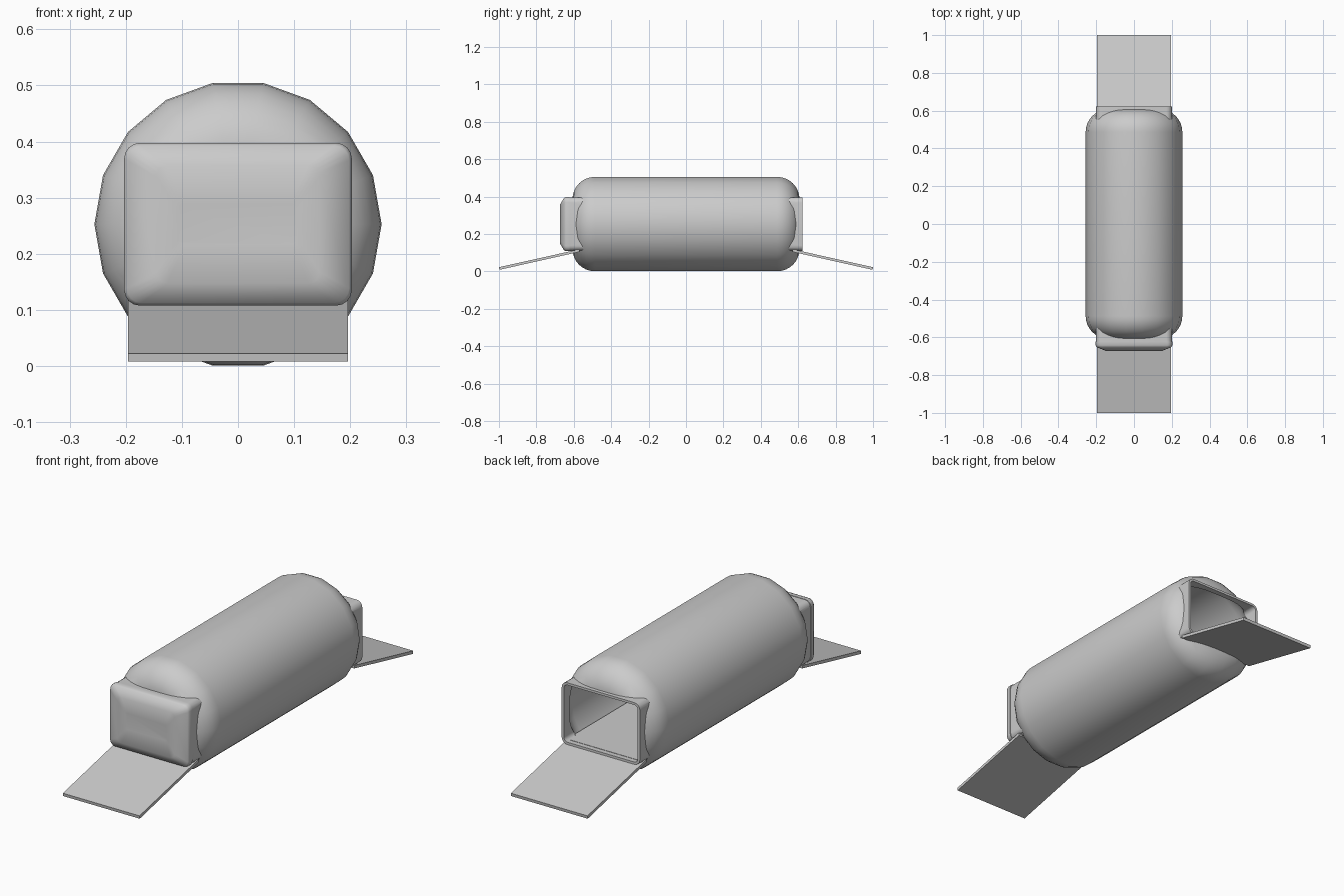
import bpy, bmesh, math

if "Cube" in bpy.data.objects:
    bpy.data.objects.remove(bpy.data.objects["Cube"])

CZ = 0.2525          # height of the hull axis
R, BEV, HALF = 0.256, 0.12, 0.607
grey = bpy.data.materials.new("plain_grey")
grey.diffuse_color = (0.6, 0.6, 0.6, 1)
grey.use_nodes = True
grey.node_tree.nodes["Principled BSDF"].inputs["Base Color"].default_value = grey.diffuse_color


def loft(name, rings, closed=False):
    """Skin a list of equal point rings; cap the ends or close the loop."""
    bm = bmesh.new()
    vs = [[bm.verts.new(p) for p in r] for r in rings]
    n = len(vs[0])
    pairs = list(zip(vs, vs[1:])) + ([(vs[-1], vs[0])] if closed else [])
    for a, b in pairs:
        for i in range(n):
            j = (i + 1) % n
            bm.faces.new((a[i], a[j], b[j], b[i]))
    if not closed:
        bm.faces.new(vs[0])
        bm.faces.new(vs[-1])
    bmesh.ops.recalc_face_normals(bm, faces=bm.faces)
    me = bpy.data.meshes.new(name)
    bm.to_mesh(me)
    bm.free()
    me.materials.append(grey)
    ob = bpy.data.objects.new(name, me)
    bpy.context.collection.objects.link(ob)
    return ob


def rrect(hx, hz, r, y, seg=4):
    """Rounded rectangle ring in the xz plane."""
    pts = []
    for q, (sx, sz) in enumerate(((1, 1), (-1, 1), (-1, -1), (1, -1))):
        for k in range(seg + 1):
            a = math.radians(90 * (q + k / seg))
            pts.append((sx * (hx - r) + r * math.cos(a), y,
                        CZ + sz * (hz - r) + r * math.sin(a)))
    return pts


def capsule(name, inset):
    """Eighteen-sided drum with rounded rims, along y."""
    prof = []
    b = BEV - inset
    for k in range(9):
        a = math.radians(90 * k / 8)
        prof.append((R - BEV + b * math.sin(a), HALF - BEV + b * math.cos(a)))
    prof += [(r, -y) for r, y in reversed(prof)]
    return loft(name, [[(r * math.cos(math.radians(20 * i)), y,
                         CZ + r * math.sin(math.radians(20 * i)))
                        for i in range(18)] for r, y in prof])


def cut(ob, cutters):
    for c in cutters:
        m = ob.modifiers.new("cut", 'BOOLEAN')
        m.operation, m.solver, m.object = 'DIFFERENCE', 'EXACT', c
    bpy.context.view_layer.update()
    dg = bpy.context.evaluated_depsgraph_get()
    me = bpy.data.meshes.new_from_object(ob.evaluated_get(dg))
    ob.modifiers.clear()
    ob.data = me


def smooth(ob, deg=35):
    ob.data.shade_smooth()
    ob.data.set_sharp_from_angle(angle=math.radians(deg))


# hollow hull, with the ends opened by the doorway passage
hull = capsule("hull", 0)
core = capsule("core_cutter", 0.01)
passage = loft("passage_cutter", [rrect(0.189, 0.132, 0.018, y) for y in (-0.8, 0.8)])
core.hide_render = passage.hide_render = True
cut(hull, [core, passage])
smooth(hull)

# doorway frames and ramps at both ends
for side, s in (("front", -1), ("back", 1)):
    y0, y1 = 0.5 * s, 0.623 * s
    frame = loft(side + "_frame", [rrect(0.2, 0.143, 0.028, y0), rrect(0.2, 0.143, 0.028, y1),
                                   rrect(0.189, 0.132, 0.018, y1), rrect(0.189, 0.132, 0.018, y0)],
                 closed=True)
    cut(frame, [core])
    smooth(frame)
    loft(side + "_ramp", [[(x, s * 0.57, 0.118), (x, s * 1.0, 0.022),
                           (x, s * 0.998, 0.008), (x, s * 0.57, 0.104)]
                          for x in (-0.196, 0.196)])

for c in (core, passage):
    bpy.data.objects.remove(c)

# inner floor
loft("floor", [[(-0.19, y, 0.122), (0.19, y, 0.122), (0.19, y, 0.114), (-0.19, y, 0.114)]
               for y in (-0.6, 0.6)])

# closed bulging door on the front
door = loft("front_door", [rrect(0.203, 0.145, 0.028, -0.623),
                           rrect(0.203, 0.145, 0.028, -0.642),
                           rrect(0.198, 0.14, 0.026, -0.652),
                           rrect(0.145, 0.105, 0.02, -0.673),
                           rrect(0.105, 0.036, 0.01, -0.668)])
smooth(door, 50)
